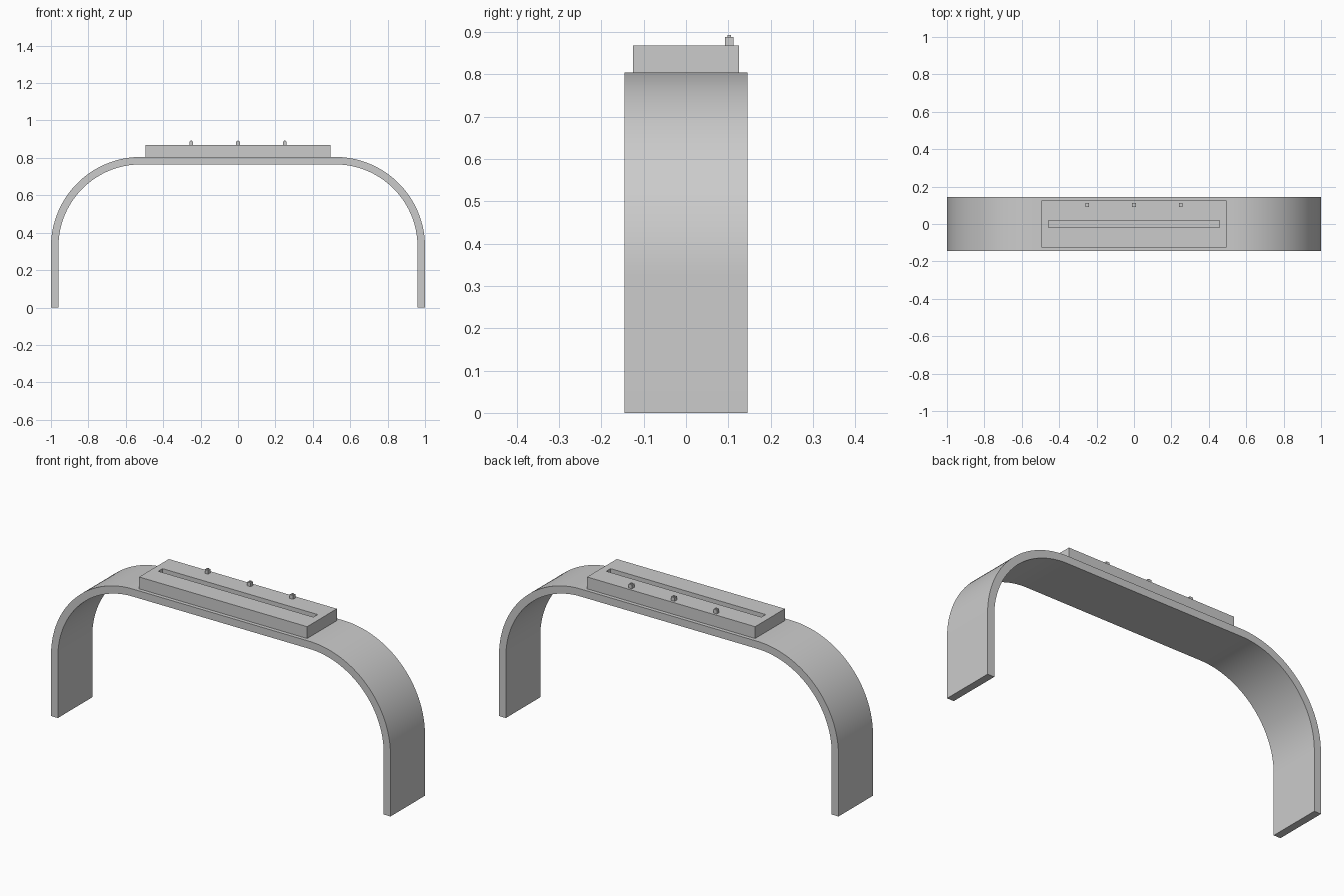
import bpy, bmesh, math

if "Cube" in bpy.data.objects:
    bpy.data.objects.remove(bpy.data.objects["Cube"])


def finish(name, bm, smooth=False):
    bmesh.ops.recalc_face_normals(bm, faces=bm.faces[:])
    mesh = bpy.data.meshes.new(name)
    bm.to_mesh(mesh)
    bm.free()
    ob = bpy.data.objects.new(name, mesh)
    bpy.context.collection.objects.link(ob)
    if smooth:
        bpy.context.view_layer.objects.active = ob
        ob.select_set(True)
        bpy.ops.object.shade_smooth_by_angle(angle=math.radians(30))
        ob.select_set(False)
    return ob


def add_box(bm, lo, hi):
    verts = bmesh.ops.create_cube(bm, size=1)["verts"]
    for v in verts:
        for i in range(3):
            v.co[i] = hi[i] if v.co[i] > 0 else lo[i]


def scale_face(face, hx, hy):
    # Resize a centred rectangular face to the given half sizes
    for v in face.verts:
        v.co.x = math.copysign(hx, v.co.x)
        v.co.y = math.copysign(hy, v.co.y)


# Arch: outer and inner outlines sharing corner centres, swept across the depth
HALF_Y, TOP, R, THICK, SEG = 0.145, 0.805, 0.48, 0.04, 32


def outline(r):
    cx, cz = 1 - R, TOP - R
    right = [(cx + r, 0)]
    for i in range(SEG + 1):
        a = math.pi / 2 * i / SEG
        right.append((cx + r * math.cos(a), cz + r * math.sin(a)))
    return right + [(-x, z) for x, z in reversed(right)]


bm = bmesh.new()
sections = []
for (xo, zo), (xi, zi) in zip(outline(R), outline(R - THICK)):
    sections.append([bm.verts.new(p) for p in (
        (xo, -HALF_Y, zo), (xo, HALF_Y, zo), (xi, HALF_Y, zi), (xi, -HALF_Y, zi))])
for a, b in zip(sections, sections[1:]):
    for k in range(4):
        n = (k + 1) % 4
        bm.faces.new((a[k], a[n], b[n], b[k]))
bm.faces.new(sections[0])
bm.faces.new(sections[-1])
finish("arch_frame", bm, smooth=True)

# Top housing with a long recessed slot
BOX_TOP = 0.868
bm = bmesh.new()
add_box(bm, (-0.495, -0.125, TOP), (0.495, 0.125, BOX_TOP))
bm.normal_update()
top = max(bm.faces, key=lambda f: f.calc_center_median().z)
bmesh.ops.inset_region(bm, faces=[top], thickness=0.01)
scale_face(top, 0.457, 0.018)
floor = bmesh.ops.extrude_discrete_faces(bm, faces=[top])["faces"][0]
for v in floor.verts:
    v.co.z -= 0.035
finish("slotted_housing", bm)

# Three small buttons along the back edge, each with a raised tip
for i, x in enumerate((-0.25, 0, 0.25)):
    y = 0.102
    bm = bmesh.new()
    add_box(bm, (x - 0.01, y - 0.01, BOX_TOP), (x + 0.01, y + 0.01, 0.888))
    add_box(bm, (x - 0.004, y - 0.004, 0.888), (x + 0.004, y + 0.004, 0.893))
    finish(f"button_{i + 1}", bm)
